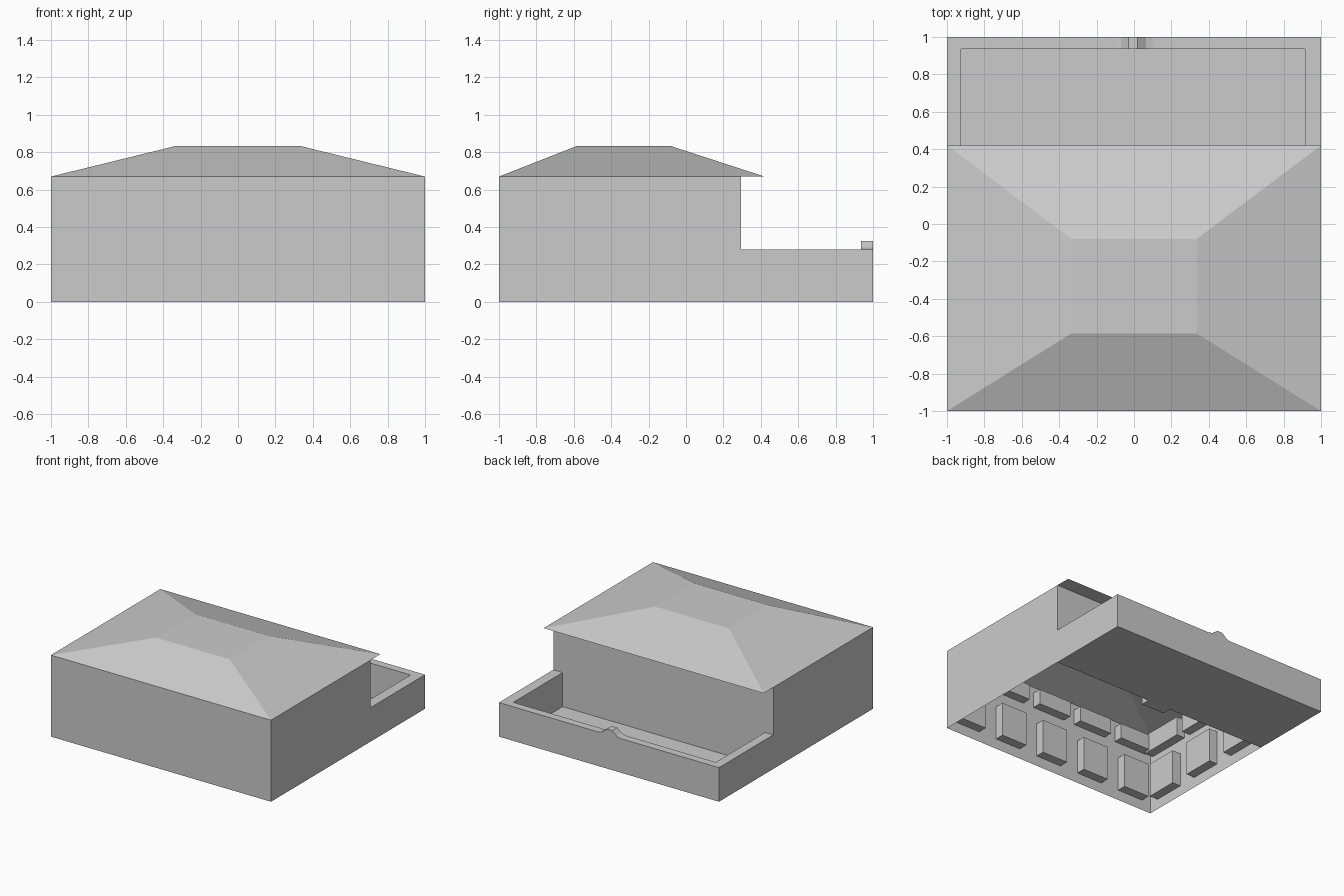
import bpy
import bmesh
from mathutils import Vector

cube = bpy.data.objects.get("Cube")
if cube:
    bpy.data.objects.remove(cube, do_unlink=True)

# One plain grey for the whole building
grey = bpy.data.materials.new("plain_grey")
grey.use_nodes = True
COLOUR = (0.6, 0.6, 0.6, 1)
grey.diffuse_color = COLOUR
grey.node_tree.nodes["Principled BSDF"].inputs["Base Color"].default_value = COLOUR

BACK = 0.295      # rear face of the house
EAVE = 0.67       # top of the house walls
YARD = 0.28       # top of the yard walls
RECESS = 0.075    # depth of windows and door


def finish(name, bm):
    mesh = bpy.data.meshes.new(name)
    bm.to_mesh(mesh)
    bm.free()
    mesh.materials.append(grey)
    obj = bpy.data.objects.new(name, mesh)
    bpy.context.collection.objects.link(obj)
    return obj


def row(centres, width, low, high):
    """Openings of equal size as (u0, u1, z0, z1)."""
    return [(c - width / 2, c + width / 2, low, high) for c in centres]


def wall(name, origin, along, outward, span, openings):
    """Wall sheet cut on a grid, with every opening pushed inward."""
    origin, along, outward = Vector(origin), Vector(along), Vector(outward)
    us = sorted({round(u, 4) for o in openings for u in o[:2]} | set(span))
    zs = sorted({round(z, 4) for o in openings for z in o[2:]} | {0, EAVE})
    bm = bmesh.new()
    grid = [[bm.verts.new(origin + along * u + Vector((0, 0, z))) for u in us] for z in zs]
    holes = []
    for j in range(len(zs) - 1):
        for i in range(len(us) - 1):
            face = bm.faces.new((grid[j][i], grid[j][i + 1], grid[j + 1][i + 1], grid[j + 1][i]))
            face.normal_update()
            if face.normal.dot(outward) < 0:
                face.normal_flip()
            u, z = (us[i] + us[i + 1]) / 2, (zs[j] + zs[j + 1]) / 2
            if any(a < u < b and c < z < d for a, b, c, d in openings):
                holes.append(face)
    result = bmesh.ops.extrude_face_region(bm, geom=holes)
    moved = [v for v in result["geom"] if isinstance(v, bmesh.types.BMVert)]
    bmesh.ops.translate(bm, verts=moved, vec=-outward * RECESS)
    bmesh.ops.dissolve_limit(bm, angle_limit=0.01, verts=bm.verts[:], edges=bm.edges[:])
    return finish(name, bm)


def prism(name, profile, y0, y1):
    """Extrude an x-z profile along y."""
    bm = bmesh.new()
    face = bm.faces.new([bm.verts.new((x, y0, z)) for x, z in profile])
    result = bmesh.ops.extrude_face_region(bm, geom=[face], use_keep_orig=True)
    moved = [v for v in result["geom"] if isinstance(v, bmesh.types.BMVert)]
    bmesh.ops.translate(bm, verts=moved, vec=(0, y1 - y0, 0))
    bmesh.ops.recalc_face_normals(bm, faces=bm.faces[:])
    return finish(name, bm)


# House walls with two rows of windows
five = [-0.8, -0.4, 0, 0.4, 0.8]
front = row(five, 0.235, 0.085, 0.365) + row(five, 0.3, 0.495, 0.62)
wall("front_wall", (0, -1, 0), (1, 0, 0), (0, -1, 0), (-1, 1), front)

side = row([-0.783, -0.352, 0.078], 0.267, 0.085, 0.365)
side += row([-0.785, -0.353, 0.083], 0.372, 0.48, 0.635)
for name, s in (("left_wall", 1), ("right_wall", -1)):
    wall(name, (s, 0, 0), (0, 1, 0), (s, 0, 0), (-1, BACK), side)

# Rear wall with a central door
six = [-0.85, -0.55, -0.25, 0.25, 0.55, 0.85]
rear = row(six, 0.13, 0.065, 0.35) + row(six, 0.2, 0.47, 0.62)
rear += [(-0.105, 0.105, 0, 0.44)]
wall("back_wall", (0, BACK, 0), (1, 0, 0), (0, 1, 0), (-1, 1), rear)

# Hipped roof with a flat top and a rear overhang
bm = bmesh.new()
levels = []
for half, y0, y1, z in ((1, -1, 0.42, EAVE), (0.335, -0.585, -0.08, 0.833)):
    corners = [(-half, y0), (half, y0), (half, y1), (-half, y1)]
    levels.append([bm.verts.new((x, y, z)) for x, y in corners])
eaves, top = levels
bm.faces.new(top)
for i in range(4):
    k = (i + 1) % 4
    bm.faces.new((eaves[i], eaves[k], top[k], top[i]))
finish("roof", bm)

# Underside of the overhang
bm = bmesh.new()
bm.faces.new([bm.verts.new((x, y, EAVE)) for x, y in ((-1, BACK), (-1, 0.42), (1, 0.42), (1, BACK))])
finish("roof_soffit", bm)

# Walled yard behind the house
INNER_LEFT, INNER_RIGHT, INNER_BACK = 0.915, -0.925, 0.935
for name, a, b in (("yard_left_wall", INNER_LEFT, 1), ("yard_right_wall", -1, INNER_RIGHT)):
    prism(name, [(a, 0), (b, 0), (b, YARD), (a, YARD)], BACK, INNER_BACK)
crest = [(0.1, YARD), (0.065, 0.29), (0.02, 0.325), (-0.03, 0.325), (-0.07, 0.29), (-0.105, YARD)]
prism("yard_back_wall", [(-1, 0), (1, 0), (1, YARD)] + crest + [(-1, YARD)], INNER_BACK, 1)

bm = bmesh.new()
rim = ((INNER_RIGHT, BACK), (INNER_LEFT, BACK), (INNER_LEFT, INNER_BACK), (INNER_RIGHT, INNER_BACK))
bm.faces.new([bm.verts.new((x, y, 0)) for x, y in rim])
finish("yard_floor", bm)
